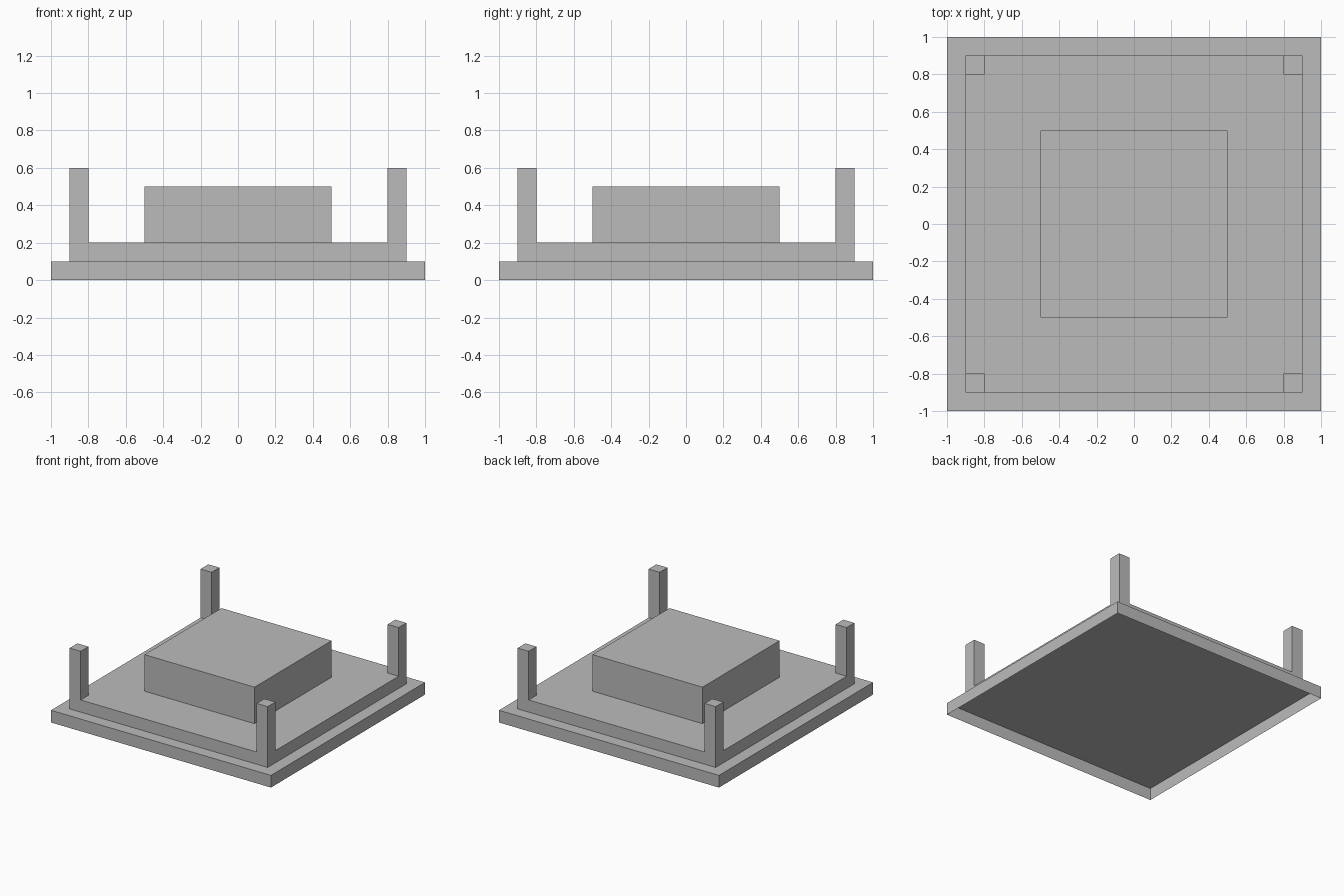
import bpy
import bmesh
from mathutils import Vector

cube = bpy.data.objects.get("Cube")
if cube:
    bpy.data.objects.remove(cube, do_unlink=True)

# One plain grey for everything
grey = bpy.data.materials.new("plain_grey")
grey.use_nodes = True
colour = (0.5, 0.5, 0.5, 1.0)
grey.diffuse_color = colour
grey.node_tree.nodes["Principled BSDF"].inputs["Base Color"].default_value = colour


def extrude(bm, faces, dz):
    """Extrude a face region straight up or down."""
    result = bmesh.ops.extrude_face_region(bm, geom=faces)
    verts = [g for g in result["geom"] if isinstance(g, bmesh.types.BMVert)]
    bmesh.ops.translate(bm, verts=verts, vec=Vector((0, 0, dz)))


def stepped_slab(name, cuts, bottom, top, cells=None, dz=0.0):
    """Square slab, open below, whose chosen grid cells rise or sink by dz."""
    bm = bmesh.new()
    n = len(cuts)
    grid = [[bm.verts.new((x, y, bottom)) for x in cuts] for y in cuts]
    plane = [bm.faces.new((grid[j][i], grid[j][i + 1], grid[j + 1][i + 1], grid[j + 1][i]))
             for j in range(n - 1) for i in range(n - 1)]
    extrude(bm, plane, top - bottom)

    # Raise or sink each chosen cell
    bm.normal_update()
    tops = [f for f in bm.faces if f.calc_center_median().z > top - 1e-4]
    for face in tops:
        c = face.calc_center_median()
        if cells and cells(abs(c.x), abs(c.y)):
            extrude(bm, [face], dz)

    # Close normals outward, then open the underside
    bmesh.ops.recalc_face_normals(bm, faces=bm.faces[:])
    under = [f for f in bm.faces if f.calc_center_median().z < bottom + 1e-4]
    bmesh.ops.delete(bm, geom=under, context='FACES')

    mesh = bpy.data.meshes.new(name)
    bm.to_mesh(mesh)
    bm.free()
    mesh.materials.append(grey)
    obj = bpy.data.objects.new(name, mesh)
    bpy.context.collection.objects.link(obj)
    return obj


# Wide base tray, hollow underneath
stepped_slab("base", (-1, 1), 0, 0.1)

# Platform with a post on each corner
stepped_slab("platform_with_posts", (-0.9, -0.8, 0.8, 0.9), 0.1, 0.2,
             lambda x, y: x > 0.8 and y > 0.8, 0.4)

# Central block with a square pocket
stepped_slab("central_block", (-0.5, -0.2, 0.2, 0.5), 0.2, 0.5,
             lambda x, y: x < 0.2 and y < 0.2, -0.1)
